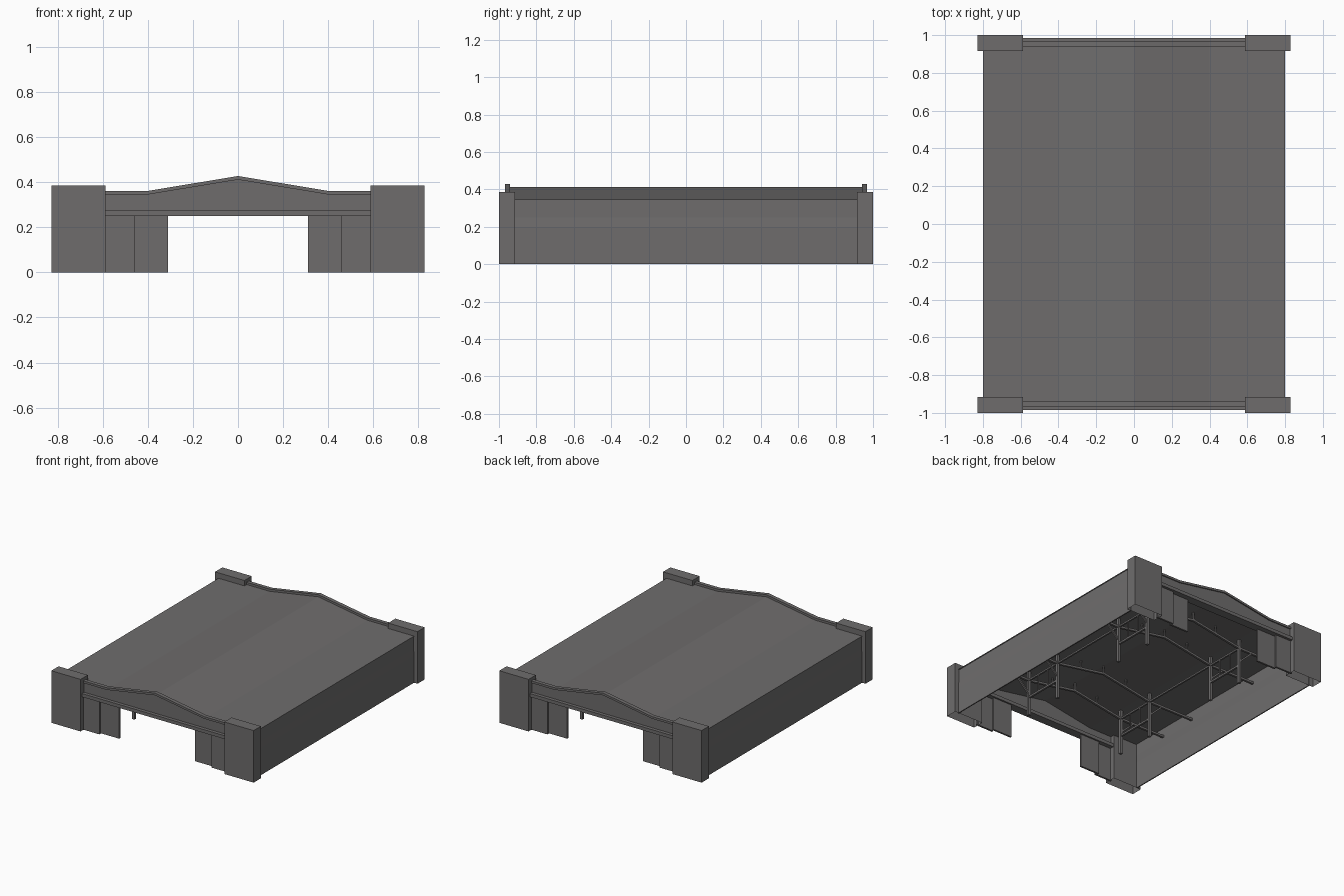
import bpy, bmesh, math
from mathutils import Vector

if "Cube" in bpy.data.objects:
    bpy.data.objects.remove(bpy.data.objects["Cube"])


def material(name, rgb):
    m = bpy.data.materials.new(name)
    m.diffuse_color = (*rgb, 1)
    m.use_nodes = True
    m.node_tree.nodes["Principled BSDF"].inputs["Base Color"].default_value = m.diffuse_color
    return m


GREY = material("concrete grey", (0.158, 0.152, 0.152))


def make(name, bm, recalc=True):
    if recalc:
        bmesh.ops.recalc_face_normals(bm, faces=bm.faces)
    me = bpy.data.meshes.new(name)
    bm.to_mesh(me)
    bm.free()
    me.materials.append(GREY)
    ob = bpy.data.objects.new(name, me)
    bpy.context.collection.objects.link(ob)
    return ob


def add_box(bm, x, y, z):
    r = bmesh.ops.create_cube(bm, size=1)
    for v in r["verts"]:
        v.co = Vector(((x[0] + x[1]) / 2 + v.co.x * abs(x[1] - x[0]),
                       (y[0] + y[1]) / 2 + v.co.y * abs(y[1] - y[0]),
                       (z[0] + z[1]) / 2 + v.co.z * abs(z[1] - z[0])))
    return r["verts"]


def add_bar(bm, a, b, t):
    """Square bar of thickness t from a to b."""
    a, b = Vector(a), Vector(b)
    d = b - a
    rot = d.to_track_quat('Z', 'Y')
    r = bmesh.ops.create_cube(bm, size=1)
    for v in r["verts"]:
        v.co = (a + b) / 2 + rot @ Vector((v.co.x * t, v.co.y * t, v.co.z * d.length))


def extrude_y(name, pts, y0, y1):
    """Closed (x, z) outline extruded between y0 and y1."""
    bm = bmesh.new()
    f = bm.faces.new([bm.verts.new((x, y0, z)) for x, z in pts])
    r = bmesh.ops.extrude_face_region(bm, geom=[f])
    for v in r["geom"]:
        if isinstance(v, bmesh.types.BMVert):
            v.co.y = y1
    return make(name, bm)


def roof_line(half, low, peak):
    return [(-half, low), (-0.40, low), (0, peak), (0.40, low), (half, low)]


# Folded roof sheet
top = roof_line(0.80, 0.345, 0.412)
extrude_y("roof", top + [(x, z - 0.006) for x, z in reversed(top)], -0.95, 0.95)

# Long side walls with a shallow crease
wall = [(0.80, 0), (0.80, 0.20), (0.796, 0.25), (0.796, 0.345)]
for s, side in ((-1, "left"), (1, "right")):
    pts = wall + [(x - 0.008, z) for x, z in reversed(wall)]
    extrude_y(side + "_wall", [(s * x, z) for x, z in pts], -0.92, 0.92)

# Both gable ends
for e, end in ((-1, "front"), (1, "back")):
    # Recessed gable panel, its coping and the door rail
    line = roof_line(0.59, 0.350, 0.415)
    extrude_y(end + "_gable", line + [(0.59, 0.25), (-0.59, 0.25)], e * 0.945, e * 0.96)
    cap = roof_line(0.59, 0.362, 0.428)
    extrude_y(end + "_coping", cap + [(x, z - 0.016) for x, z in reversed(cap)],
              e * 0.94, e * 0.968)
    bm = bmesh.new()
    add_box(bm, (-0.59, 0.59), (e * 0.92, e * 0.985), (0.25, 0.275))
    make(end + "_door_rail", bm)

    for s, side in ((-1, "left"), (1, "right")):
        # Hollow corner tower, open underneath
        bm = bmesh.new()
        add_box(bm, (s * 0.588, s * 0.828), (e * 0.915, e), (0, 0.385))
        bm.normal_update()
        bmesh.ops.delete(bm, geom=[f for f in bm.faces if f.normal.z < -0.9],
                         context='FACES_ONLY')
        make(end + "_" + side + "_tower", bm)

        # Two sliding door leaves on neighbouring tracks
        bm = bmesh.new()
        add_box(bm, (s * 0.458, s * 0.60), (e * 0.952, e * 0.966), (0, 0.255))
        add_box(bm, (s * 0.31, s * 0.47), (e * 0.932, e * 0.946), (0, 0.255))
        make(end + "_" + side + "_doors", bm)

# Interior portal frames
POST, T = 0.41, 0.016
for i, y in enumerate((-0.63, -0.325, 0.325, 0.63)):
    bm = bmesh.new()
    for s in (-1, 1):
        add_box(bm, (s * POST - 0.01, s * POST + 0.01), (y - 0.01, y + 0.01), (0, 0.345))
        add_bar(bm, (s * POST, y, 0.275), (0, y, 0.345), T)
        add_bar(bm, (s * 0.20, y, 0.31), (s * 0.20, y, 0.375), 0.010)
        add_bar(bm, (s * POST, y, 0.275), (s * 0.79, y, 0.275), T)
        add_bar(bm, (s * POST, y, 0.17), (s * 0.52, y, 0.275), 0.012)
    add_bar(bm, (0, y, 0.345), (0, y, 0.405), 0.010)
    make("portal_frame_%d" % (i + 1), bm)

# Rails and braces tying the frames together in pairs
bm = bmesh.new()
for s in (-1, 1):
    x = s * POST
    add_bar(bm, (x, -0.63, 0.275), (x, 0.63, 0.275), 0.012)
    for e in (-1, 1):
        add_bar(bm, (x, e * 0.325, 0.14), (x, e * 0.63, 0.14), 0.014)
        for k in (1, 2):
            y = e * (0.325 + 0.305 * k / 3)
            add_bar(bm, (x, y, 0.14), (x, y, 0.275), 0.008)
make("frame_rails", bm)
